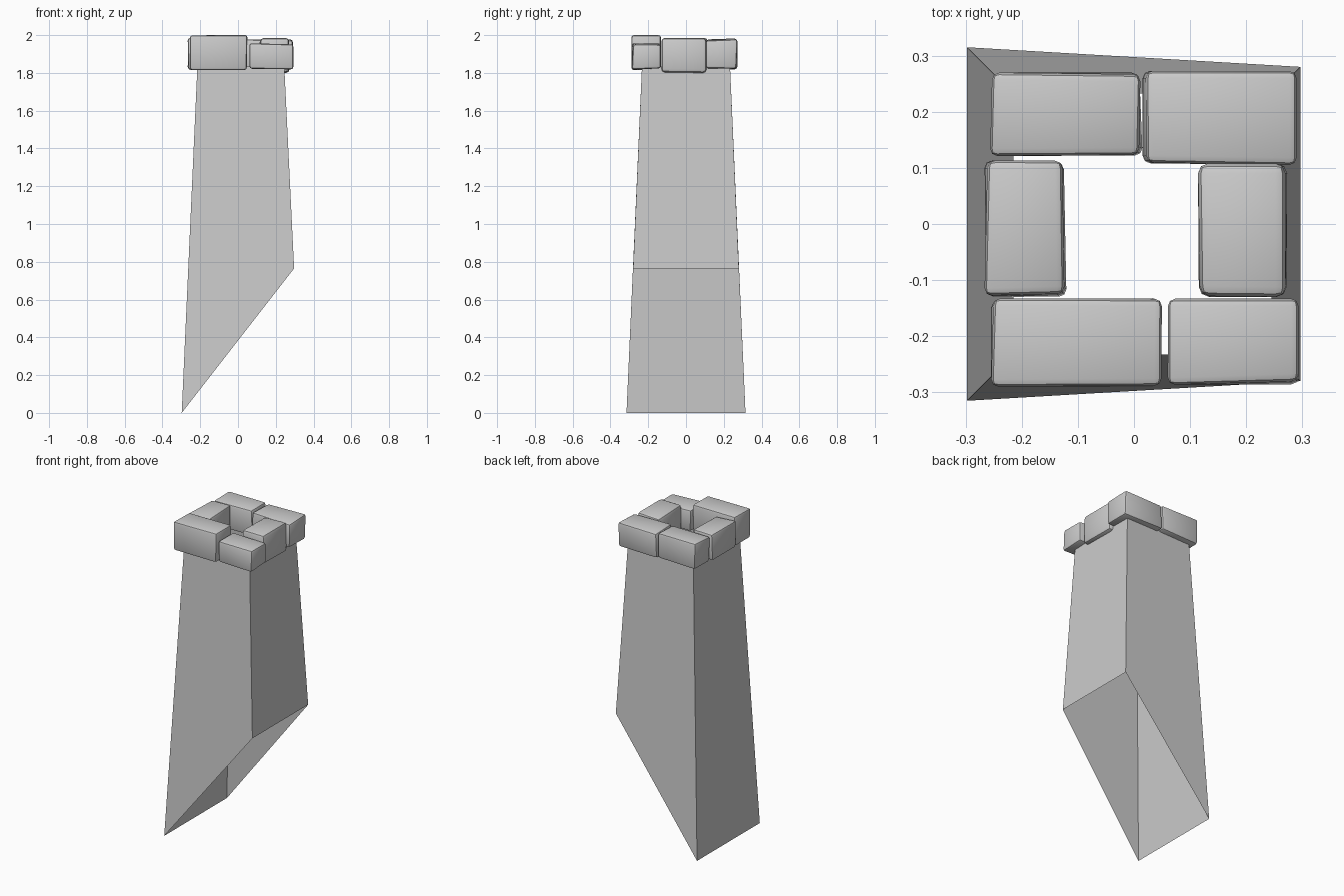
import bpy, bmesh, random
from mathutils import Vector

if "Cube" in bpy.data.objects:
    bpy.data.objects.remove(bpy.data.objects["Cube"])

random.seed(4)


def add_object(name, bm):
    mesh = bpy.data.meshes.new(name)
    bm.to_mesh(mesh)
    bm.free()
    obj = bpy.data.objects.new(name, mesh)
    bpy.context.collection.objects.link(obj)
    return obj


# Tapered shaft: open thin tube, base cut on the roof slope
bm = bmesh.new()
base = [(-0.298, -0.315, 0), (0.297, -0.28, 0.765), (0.297, 0.28, 0.765), (-0.298, 0.315, 0)]
top = [(-0.215, -0.233, 1.835), (0.245, -0.233, 1.835), (0.245, 0.233, 1.835), (-0.215, 0.233, 1.835)]
lo = [bm.verts.new(p) for p in base]
hi = [bm.verts.new(p) for p in top]
for i in range(4):
    j = (i + 1) % 4
    bm.faces.new((lo[i], lo[j], hi[j], hi[i]))
add_object("chimney_shaft", bm)


# Rough-cut cap stone filling the given bounds
def stone(name, x, y, z, rough=0.008, bevel=0.013):
    a, b = Vector((x[0], y[0], z[0])), Vector((x[1], y[1], z[1]))
    mid, size = (a + b) / 2, b - a
    bm = bmesh.new()
    bmesh.ops.create_cube(bm, size=1)
    for v in bm.verts:
        for k in range(3):
            inset = random.choice((0, rough * random.random()))
            half = size[k] / 2 - inset
            v.co[k] = mid[k] + (half if v.co[k] > 0 else -half)
    bmesh.ops.bevel(bm, geom=bm.edges[:], offset=bevel, segments=2,
                    profile=0.5, affect='EDGES')
    obj = add_object(name, bm)
    bpy.ops.object.select_all(action='DESELECT')
    obj.select_set(True)
    bpy.context.view_layer.objects.active = obj
    bpy.ops.object.shade_smooth_by_angle(angle=0.6)


# Ring of six stones around the mouth
stone("stone_front_left", (-0.255, 0.05), (-0.29, -0.132), (1.815, 2.0), 0.006)
stone("stone_front_right", (0.06, 0.293), (-0.287, -0.133), (1.818, 1.957))
stone("stone_right", (0.114, 0.278), (-0.13, 0.108), (1.796, 1.985), 0.01, 0.018)
stone("stone_back_right", (0.015, 0.29), (0.105, 0.273), (1.818, 1.978))
stone("stone_back_left", (-0.257, 0.016), (0.12, 0.27), (1.818, 1.982))
stone("stone_left", (-0.267, -0.12), (-0.13, 0.113), (1.815, 1.985))
